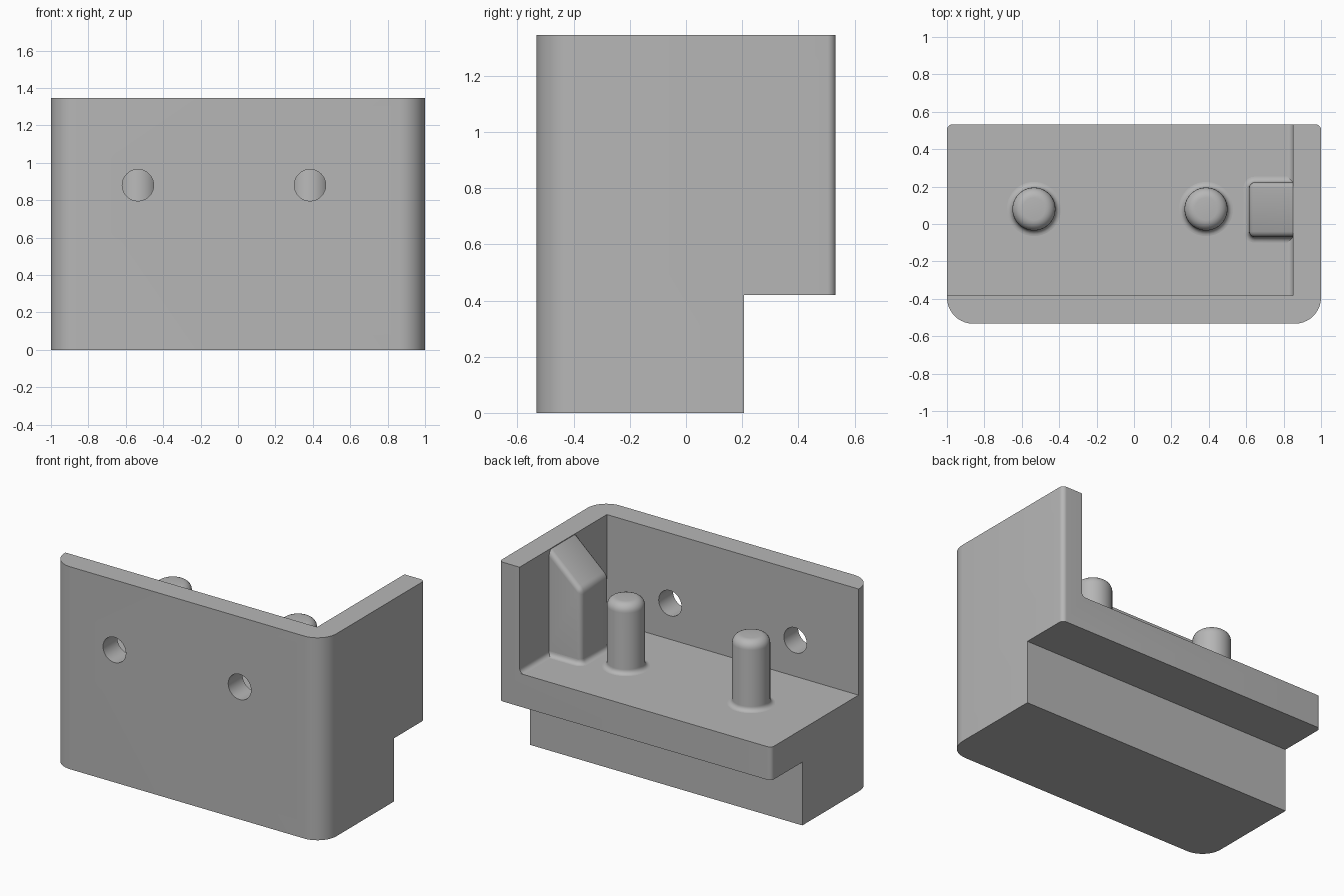
import bpy, bmesh
from math import sin, cos, pi, radians

cube = bpy.data.objects.get("Cube")
if cube:
    bpy.data.objects.remove(cube, do_unlink=True)

grey = bpy.data.materials.new("plain grey")
grey.use_nodes = True
grey.diffuse_color = (0.47, 0.47, 0.47, 1)
grey.node_tree.nodes["Principled BSDF"].inputs["Base Color"].default_value = grey.diffuse_color

FLOOR, TOP = 0.64, 1.345
PIN_X, PIN_Y = (-0.535, 0.385), 0.08


def loft(name, rings, bevel_rule=None):
    """Closed solid skinned through equal-length rings of points."""
    bm = bmesh.new()
    loops = [[bm.verts.new(p) for p in ring] for ring in rings]
    n = len(loops[0])
    for a, b in zip(loops, loops[1:]):
        for i in range(n):
            j = (i + 1) % n
            bm.faces.new((a[i], a[j], b[j], b[i]))
    bm.faces.new(loops[0][::-1])
    bm.faces.new(loops[-1])
    bmesh.ops.recalc_face_normals(bm, faces=bm.faces)
    if bevel_rule:
        edges = [e for e in bm.edges if bevel_rule(e)]
        bmesh.ops.bevel(bm, geom=edges, offset=0.03, segments=4, profile=0.5, affect='EDGES')
    mesh = bpy.data.meshes.new(name)
    bm.to_mesh(mesh)
    bm.free()
    mesh.materials.append(grey)
    obj = bpy.data.objects.new(name, mesh)
    bpy.context.collection.objects.link(obj)
    return obj


def smooth(obj):
    bpy.ops.object.select_all(action='DESELECT')
    obj.select_set(True)
    bpy.context.view_layer.objects.active = obj
    bpy.ops.object.shade_smooth_by_angle(angle=radians(30))


def rounded_rect(x0, x1, y0, y1, z, front_r, back_r, steps=10):
    corners = ((x1, y1, back_r, -1, -1), (x0, y1, back_r, 1, -1),
               (x0, y0, front_r, 1, 1), (x1, y0, front_r, -1, 1))
    ring = []
    for k, (x, y, r, sx, sy) in enumerate(corners):
        for i in range(steps + 1):
            a = (k + i / steps) * pi / 2
            ring.append((x + sx * r + r * cos(a), y + sy * r + r * sin(a), z))
    return ring


def box(name, x0, x1, y0, y1, z0, z1):
    return loft(name, [[(x0, y0, z), (x1, y0, z), (x1, y1, z), (x0, y1, z)] for z in (z0, z1)])


def circle(x, y, z, r, n=40):
    return [(x + r * cos(2 * pi * i / n), y + r * sin(2 * pi * i / n), z) for i in range(n)]


def cut(target, cutter):
    cutter.hide_render = True
    mod = target.modifiers.new("cut", 'BOOLEAN')
    mod.operation, mod.solver, mod.object = 'DIFFERENCE', 'EXACT', cutter
    bpy.context.view_layer.objects.active = target
    bpy.ops.object.modifier_apply(modifier=mod.name)
    bpy.data.objects.remove(cutter, do_unlink=True)


# Body: rounded block with the tray pocket, rear undercut and wall holes removed
body = loft("bracket_body", [rounded_rect(-1, 1, -0.533, 0.533, z, 0.14, 0.03) for z in (0, TOP)])
cut(body, box("pocket_cutter", -1.2, 0.85, -0.383, 0.8, FLOOR, 1.6))
cut(body, box("undercut_cutter", -1.2, 1.2, 0.207, 0.8, -0.2, 0.42))
for x in PIN_X:
    rings = [[(px, y, pz) for px, pz, _ in circle(x, 0.88, 0, 0.084)] for y in (-0.7, -0.25)]
    cut(body, loft("hole_cutter", rings))
smooth(body)

# Pins: flared foot, straight shaft, rounded tip
R, FOOT, TIP, PIN_TOP = 0.115, 0.03, 0.055, 1.10
quarter = [i * pi / 12 for i in range(7)]
profile = [(R + FOOT, FLOOR - 0.02)]
profile += [(R + FOOT - FOOT * sin(a), FLOOR + FOOT - FOOT * cos(a)) for a in quarter]
profile += [(R - TIP + TIP * cos(a), PIN_TOP - TIP + TIP * sin(a)) for a in quarter]
for side, x in zip(("right", "left"), PIN_X):
    smooth(loft(side + "_pin", [circle(x, PIN_Y, z, r) for r, z in profile]))

# Rib: sloped block against the side wall, with softened outer edges
rib_side = [(0.615, 0.6), (0.615, 1.13), (0.852, 1.342), (0.9, 1.342), (0.9, 0.6)]
rib = loft("side_rib", [[(x, y, z) for x, z in rib_side] for y in (-0.07, 0.223)],
           lambda e: all(v.co.x < 0.86 for v in e.verts)
           and any(v.co.z > 0.7 for v in e.verts)
           and not all(v.co.x > 0.8 for v in e.verts))
smooth(rib)

# Rib foot: concave flare onto the tray floor
flare = [(FOOT * (1 - sin(a)), FLOOR + FOOT * (1 - cos(a))) for a in quarter]
smooth(loft("rib_foot", [rounded_rect(0.615 - d, 0.9, -0.07 - d, 0.223 + d, z, 0.03 + d, 0.03 + d, 5)
                         for d, z in flare]))

# Small concave fillet between tray floor and side wall
cove = [(0.87, FLOOR - 0.02), (0.82, FLOOR - 0.02)]
cove += [(0.82 + FOOT * sin(a), FLOOR + FOOT * (1 - cos(a))) for a in quarter]
cove += [(0.87, FLOOR + FOOT)]
smooth(loft("wall_fillet", [[(x, y, z) for x, z in cove] for y in (-0.39, 0.532)]))
